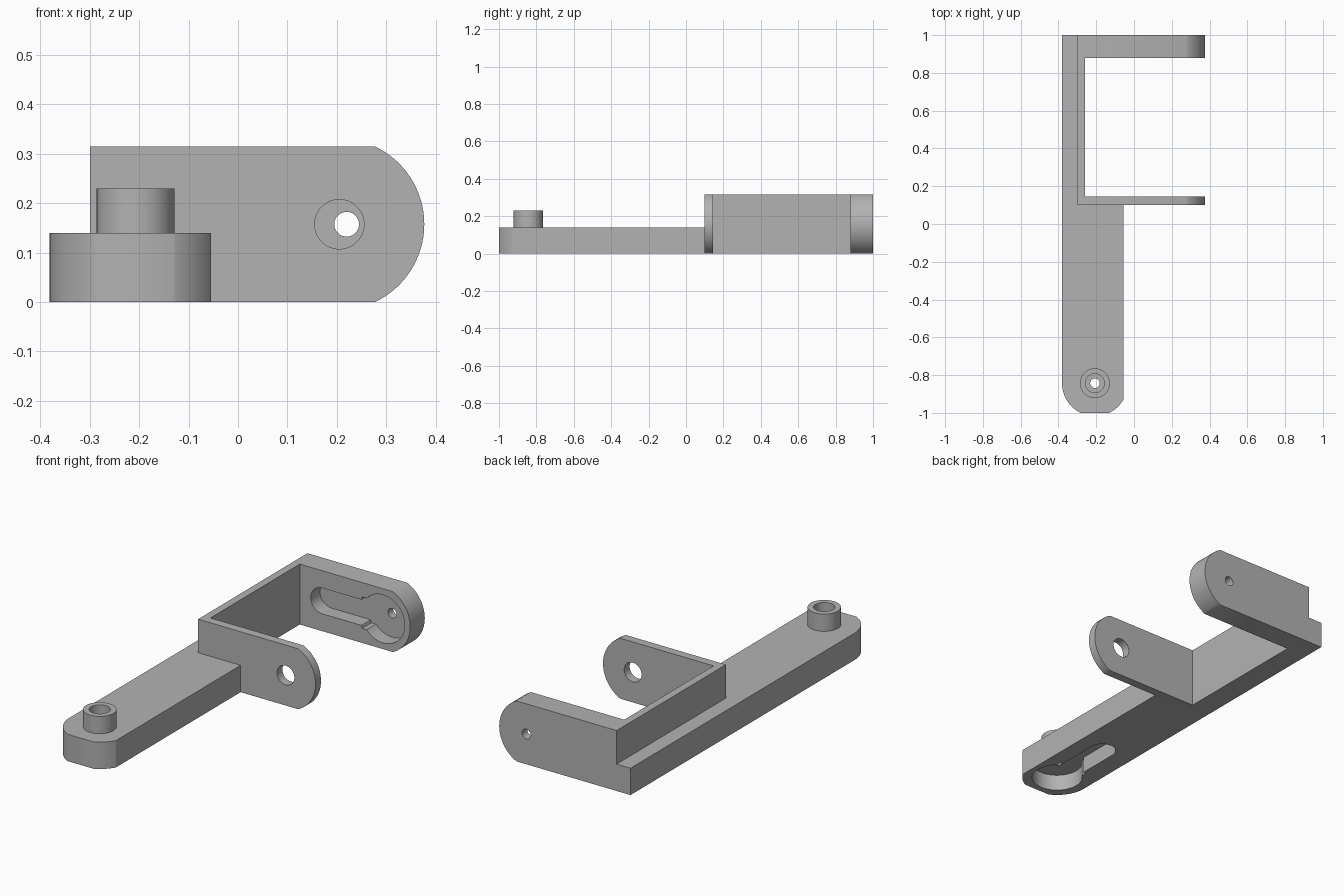
import bpy, bmesh
from math import sin, cos, pi, asin

if "Cube" in bpy.data.objects:
    bpy.data.objects.remove(bpy.data.objects["Cube"])

grey = bpy.data.materials.new("plain grey")
grey.use_nodes = True
grey.diffuse_color = (0.45, 0.45, 0.45, 1)
grey.node_tree.nodes["Principled BSDF"].inputs["Base Color"].default_value = (0.45, 0.45, 0.45, 1)


def arc(cu, cv, r, a0, a1, n=32):
    """Points along an arc, both ends included."""
    return [(cu + r * cos(a0 + (a1 - a0) * i / n), cv + r * sin(a0 + (a1 - a0) * i / n))
            for i in range(n + 1)]


def circle(cu, cv, r):
    return arc(cu, cv, r, 0, 2 * pi, 48)[:-1]


def prism(name, outline, axis, lo, hi):
    """Extrude an outline along z (outline in x, y) or along y (outline in x, z)."""
    bm = bmesh.new()
    place = (lambda u, v, d: (u, v, d)) if axis == "z" else (lambda u, v, d: (u, d, v))
    rings = [[bm.verts.new(place(u, v, d)) for u, v in outline] for d in (lo, hi)]
    for ring in rings:
        bm.faces.new(ring)
    n = len(outline)
    for i in range(n):
        j = (i + 1) % n
        bm.faces.new((rings[0][i], rings[0][j], rings[1][j], rings[1][i]))
    bmesh.ops.recalc_face_normals(bm, faces=bm.faces)
    mesh = bpy.data.meshes.new(name)
    bm.to_mesh(mesh)
    bm.free()
    mesh.materials.append(grey)
    obj = bpy.data.objects.new(name, mesh)
    bpy.context.collection.objects.link(obj)
    return obj


def activate(obj):
    bpy.ops.object.select_all(action="DESELECT")
    obj.select_set(True)
    bpy.context.view_layer.objects.active = obj


def cut(obj, *cutter):
    """Subtract a prism from a part."""
    tool = prism("cutter", *cutter)
    tool.hide_render = True
    mod = obj.modifiers.new("cut", "BOOLEAN")
    mod.operation, mod.solver, mod.object = "DIFFERENCE", "EXACT", tool
    activate(obj)
    bpy.ops.object.modifier_apply(modifier=mod.name)
    bpy.data.objects.remove(tool)


def keyhole():
    """Round recess with a short neck and a long slot along +s."""
    r, neck, slot = 0.125, 0.082, 0.067
    a = asin(neck / r)
    return (arc(0, 0, r, a, 2 * pi - a, 40) + [(0.12, -neck), (0.125, -slot)]
            + arc(0.35, 0, slot, -pi / 2, pi / 2, 20) + [(0.125, slot), (0.12, neck)])


LEFT, WALL, INNER, SIDE = -0.38, -0.30, -0.26, -0.055
LOW, HIGH, R = 0.14, 0.315, 0.174
MID = HIGH / 2
BX, BY = -0.207, -0.843

# Long beam with rounded end and the narrow ledge behind it
a_side = asin((SIDE - BX) / R)
a_end = asin((BY + 1) / R)
beam_outline = ([(WALL, 1), (LEFT, 1)]
                + arc(BX, BY, R, pi, pi + a_end, 16)
                + arc(BX, BY, R, -a_end, a_side - pi / 2, 12)
                + [(SIDE, 0.1), (WALL, 0.1)])
beam = prism("beam", beam_outline, "z", 0, LOW)
cut(beam, [(BX + t, BY + s) for s, t in keyhole()], "z", -0.05, 0.085)
cut(beam, circle(BX, BY, 0.025), "z", 0.05, 0.2)

# Hollow boss on the beam end
boss = prism("boss", circle(BX, BY, 0.079), "z", LOW, 0.23)
cut(boss, circle(BX, BY, 0.05), "z", 0.1, 0.3)

# Wall joining the two arms
wall = prism("bracket_wall", [(WALL, 0.145), (INNER, 0.145), (INNER, 0.88), (WALL, 0.88)],
             "z", 0, HIGH)

# Arms with bowed tips
a_tip = asin(MID / R)
arm_outline = [(WALL, HIGH), (WALL, 0)] + arc(0.203, MID, R, -a_tip, a_tip, 32)
front_arm = prism("front_arm", arm_outline, "y", 0.1, 0.145)
cut(front_arm, circle(0.205, MID, 0.05), "y", 0, 0.3)
back_arm = prism("back_arm", arm_outline, "y", 0.88, 1)
cut(back_arm, [(0.22 - s, MID + t) for s, t in keyhole()], "y", 0.8, 0.957)
cut(back_arm, circle(0.22, MID, 0.025), "y", 0.9, 1.1)

for part in (beam, boss, wall, front_arm, back_arm):
    activate(part)
    bpy.ops.object.shade_smooth_by_angle()
